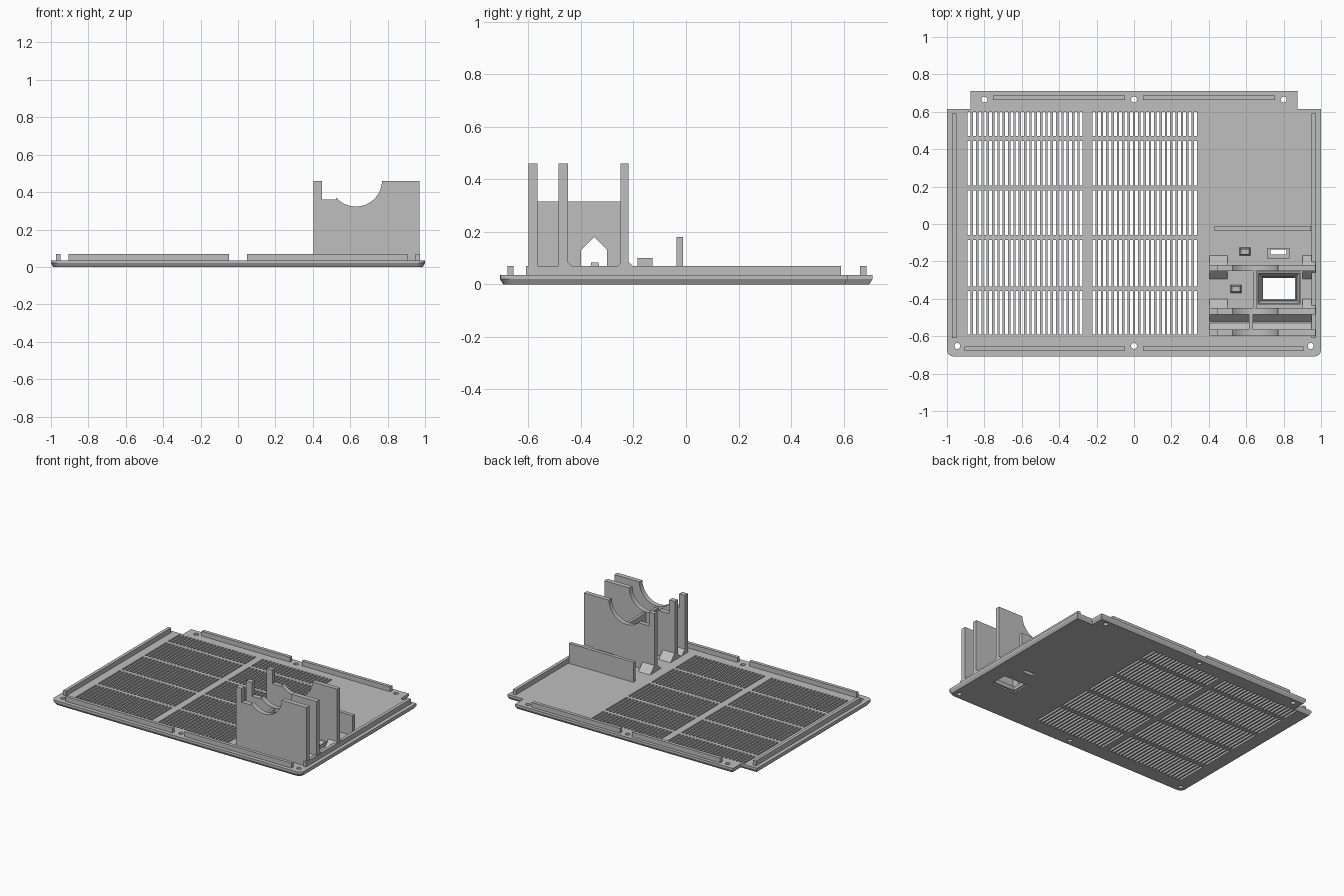
import bpy, bmesh, math
from mathutils import Matrix

cube = bpy.data.objects.get("Cube")
if cube:
    bpy.data.objects.remove(cube, do_unlink=True)

grey = bpy.data.materials.new("light grey plastic")
grey.use_nodes = True
GREY = (0.52, 0.52, 0.52, 1)
grey.diffuse_color = GREY
grey.node_tree.nodes["Principled BSDF"].inputs["Base Color"].default_value = GREY

FLOOR = 0.035


def finish(name, bm):
    bmesh.ops.recalc_face_normals(bm, faces=bm.faces)
    mesh = bpy.data.meshes.new(name)
    bm.to_mesh(mesh)
    bm.free()
    mesh.materials.append(grey)
    ob = bpy.data.objects.new(name, mesh)
    bpy.context.scene.collection.objects.link(ob)
    return ob


def add_box(bm, x0, x1, y0, y1, z0, z1):
    size = Matrix.Diagonal((x1 - x0, y1 - y0, z1 - z0, 1))
    place = Matrix.Translation(((x0 + x1) / 2, (y0 + y1) / 2, (z0 + z1) / 2))
    bmesh.ops.create_cube(bm, size=1, matrix=place @ size)


def box(name, *bounds):
    bm = bmesh.new()
    add_box(bm, *bounds)
    return finish(name, bm)


def loft(bm, lower, upper):
    """Closed solid between two matching rings of points."""
    a = [bm.verts.new(p) for p in lower]
    b = [bm.verts.new(p) for p in upper]
    bm.faces.new(a[::-1])
    bm.faces.new(b)
    for i in range(len(a)):
        j = (i + 1) % len(a)
        bm.faces.new((a[i], a[j], b[j], b[i]))


def rect(x0, x1, y0, y1, z):
    return [(x0, y0, z), (x1, y0, z), (x1, y1, z), (x0, y1, z)]


def cut(ob, cutter):
    mod = ob.modifiers.new("cut", 'BOOLEAN')
    mod.operation, mod.solver, mod.object = 'DIFFERENCE', 'EXACT', cutter
    cutter.hide_render = True
    bpy.context.view_layer.update()
    graph = bpy.context.evaluated_depsgraph_get()
    mesh = bpy.data.meshes.new_from_object(ob.evaluated_get(graph))
    ob.modifiers.clear()
    ob.data = mesh
    bpy.data.objects.remove(cutter, do_unlink=True)


# Base plate: rounded front corners, narrower back tab, chamfered underside
def outline(inset, z):
    r, pts = 0.035, []
    for sx, start in ((-1, 180), (1, 270)):
        for k in range(5):
            t = math.radians(start + k * 22.5)
            pts.append((sx * (1 - inset - r) + r * math.cos(t),
                        -0.708 + inset + r + r * math.sin(t), z))
    back = [(1 - inset, 0.615 - inset), (0.873 - inset, 0.615 - inset),
            (0.873 - inset, 0.71 - inset)]
    pts += [(x, y, z) for x, y in back]
    pts += [(-x, y, z) for x, y in reversed(back)]
    return pts


bm = bmesh.new()
rings = [[bm.verts.new(p) for p in outline(i, z)]
         for i, z in ((0.012, 0), (0, 0.02), (0, FLOOR))]
bm.faces.new(rings[0][::-1])
bm.faces.new(rings[-1])
for a, b in zip(rings, rings[1:]):
    for i in range(len(a)):
        j = (i + 1) % len(a)
        bm.faces.new((a[i], a[j], b[j], b[i]))
plate = finish("base_plate", bm)

# Ventilation slots in two banks of five rows
bm = bmesh.new()
rows = [(-0.59, -0.358), (-0.333, -0.085), (-0.06, 0.18), (0.205, 0.445), (0.47, 0.6)]
for start, count in ((-0.889, 22), (-0.222, 20)):
    for i in range(count):
        x = start + i * 0.0285
        for y0, y1 in rows:
            add_box(bm, x, x + 0.016, y0, y1, -0.1, 0.1)
cut(plate, finish("slot_cutter", bm))

# Screw holes, cable slot and tapered window
holes = [(x, 0.665) for x in (-0.8, 0, 0.8)] + [(x, -0.652) for x in (-0.945, 0, 0.945)]
bm = bmesh.new()
for x, y in holes:
    bmesh.ops.create_cone(bm, cap_ends=True, segments=20, radius1=0.016, radius2=0.016,
                          depth=0.2, matrix=Matrix.Translation((x, y, 0)))
add_box(bm, 0.73, 0.815, -0.162, -0.135, -0.1, 0.2)
cut(plate, finish("hole_cutter", bm))


def window_cutter():
    bm = bmesh.new()
    loft(bm, rect(0.68, 0.87, -0.41, -0.28, -0.02), rect(0.68, 0.87, -0.41, -0.28, 0.1))
    return finish("window_cutter", bm)


cut(plate, window_cutter())
bm = bmesh.new()
loft(bm, rect(0.66, 0.89, -0.43, -0.255, 0.01), rect(0.66, 0.89, -0.43, -0.255, 0.06))
collar = finish("window_collar", bm)
bm = bmesh.new()
loft(bm, rect(0.695, 0.855, -0.395, -0.295, 0), rect(0.665, 0.885, -0.425, -0.26, 0.062))
cut(collar, finish("funnel_cutter", bm))

# Locating rims around the edge
RIM = 0.07
for side, s in (("right", -1), ("left", 1)):
    x0, x1 = sorted((s * 0.95, s * 0.973))
    box(side + "_rim", x0, x1, -0.61, 0.59, 0.03, RIM)
    for end, reach, y in (("front", 0.905, -0.68), ("back", 0.755, 0.663)):
        x0, x1 = sorted((s * 0.048, s * reach))
        box(f"{end}_{side}_rim", x0, x1, y, y + 0.024, 0.03, RIM)


# Three cradle walls with a round seat in the top edge
def cradle(name, y0, y1):
    prof = [(0.405, 0.03), (0.97, 0.03), (0.97, 0.46), (0.77, 0.46)]
    for k in range(1, 21):
        t = math.radians(-k * 138 / 20)
        prof.append((0.63 + 0.14 * math.cos(t), 0.463 + 0.14 * math.sin(t)))
    prof += [(0.537, 0.36), (0.45, 0.36), (0.45, 0.46), (0.405, 0.46)]
    bm = bmesh.new()
    loft(bm, [(x, y0, z) for x, z in prof], [(x, y1, z) for x, z in prof])
    return finish(name, bm)


walls = {"front": (-0.6, -0.565), "middle": (-0.485, -0.45), "rear": (-0.25, -0.218)}
for name, span in walls.items():
    cradle(name + "_cradle_wall", *span)


# Sloped gussets along the wall feet
def gusset(name, x0, x1, y, dy):
    tri = [(y, 0.03), (y + dy, 0.03), (y + dy, FLOOR), (y, FLOOR + abs(dy))]
    bm = bmesh.new()
    loft(bm, [(x0, a, z) for a, z in tri], [(x1, a, z) for a, z in tri])
    finish(name, bm)


gusset("front_wall_gusset", 0.405, 0.97, -0.565, 0.035)
gusset("middle_wall_front_gusset", 0.405, 0.97, -0.485, -0.035)
for side, x0, x1 in (("right", 0.405, 0.5), ("left", 0.9, 0.97)):
    gusset(side + "_middle_wall_gusset", x0, x1, -0.45, 0.05)
    gusset(side + "_rear_wall_front_gusset", x0, x1, -0.25, -0.045)
    gusset(side + "_rear_wall_gusset", x0, x1, -0.218, 0.05)

# Cross ribs joining the walls, the rear one with a gabled opening
box("front_cross_rib", 0.615, 0.635, -0.57, -0.48, 0.03, 0.316)
prof = [(-0.455, 0.03), (-0.4, 0.03), (-0.4, 0.13), (-0.35, 0.18),
        (-0.3, 0.13), (-0.3, 0.03), (-0.245, 0.03), (-0.245, 0.316), (-0.455, 0.316)]
bm = bmesh.new()
loft(bm, [(0.637, y, z) for y, z in prof], [(0.657, y, z) for y, z in prof])
finish("rear_cross_rib", bm)

# Low divider, slotted cable boss and small pads
box("divider_wall", 0.43, 0.945, -0.037, -0.012, 0.03, 0.18)
boss = box("cable_boss", 0.712, 0.832, -0.185, -0.127, 0.03, 0.1)
cut(boss, box("boss_cutter", 0.73, 0.815, -0.162, -0.135, 0, 0.2))
for name, x, y in (("rear_pad", 0.593, -0.148), ("front_pad", 0.545, -0.347)):
    bm = bmesh.new()
    loft(bm, rect(x - 0.03, x + 0.03, y - 0.022, y + 0.022, 0.03),
         rect(x - 0.022, x + 0.022, y - 0.014, y + 0.014, 0.082))
    finish(name, bm)
